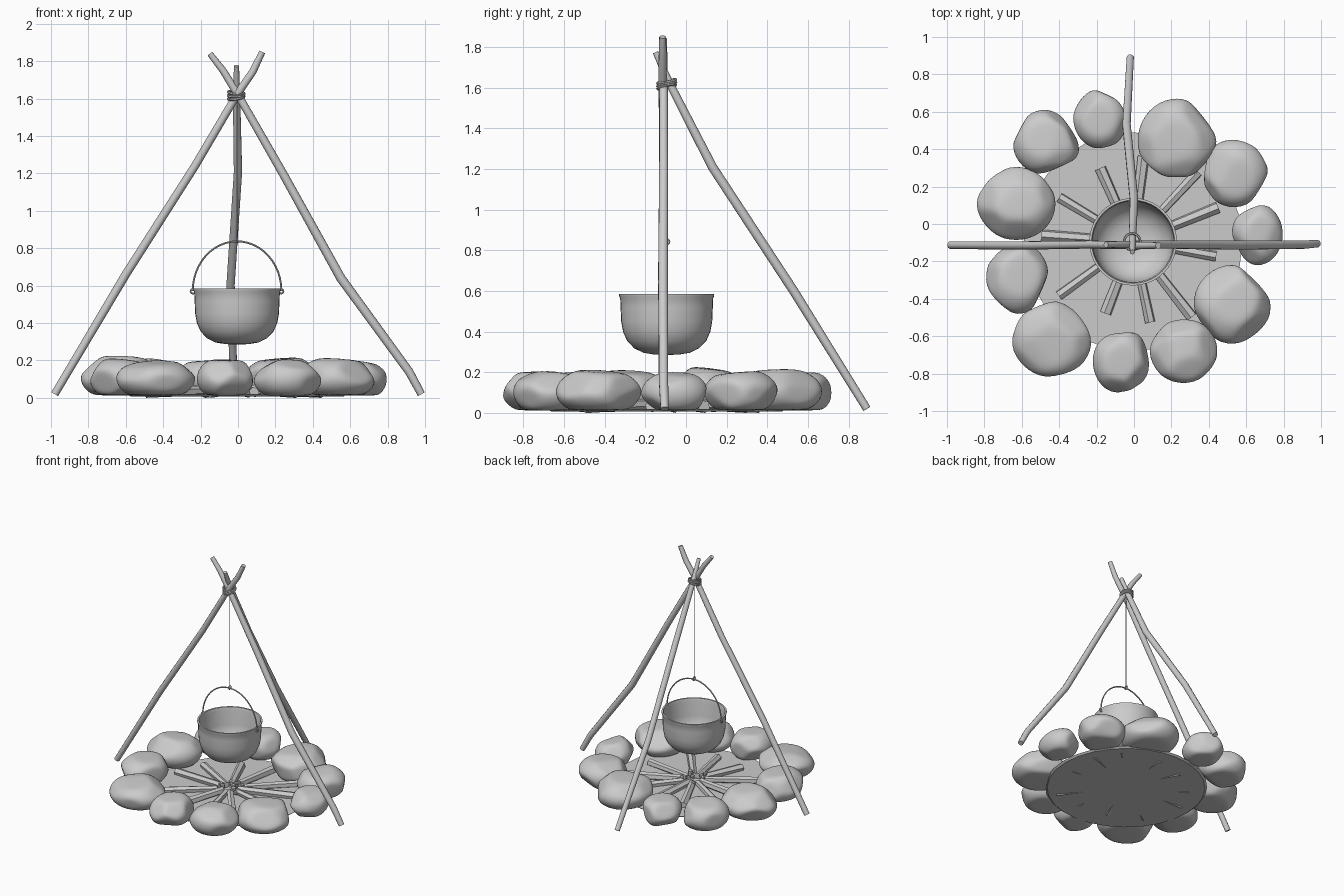
import bpy, bmesh, math, random
from mathutils import Vector, Matrix

if "Cube" in bpy.data.objects:
    bpy.data.objects.remove(bpy.data.objects["Cube"])

CX, CY = -0.005, -0.095   # fire centre
rng = random.Random(4)


def finish(name, bm, smooth=40):
    bmesh.ops.recalc_face_normals(bm, faces=bm.faces[:])
    me = bpy.data.meshes.new(name)
    bm.to_mesh(me)
    bm.free()
    ob = bpy.data.objects.new(name, me)
    bpy.context.collection.objects.link(ob)
    bpy.ops.object.select_all(action='DESELECT')
    ob.select_set(True)
    bpy.context.view_layer.objects.active = ob
    if smooth:
        bpy.ops.object.shade_smooth_by_angle(angle=math.radians(smooth))
    return ob


def tube(name, pts, radii, sides=10, closed=False):
    """Sweep a circle along a path with a radius for each point."""
    bm = bmesh.new()
    pts = [Vector(p) for p in pts]
    n = len(pts)
    rings, ref = [], None
    for i, p in enumerate(pts):
        if closed:
            t = pts[(i + 1) % n] - pts[i - 1]
        else:
            t = pts[min(i + 1, n - 1)] - pts[max(i - 1, 0)]
        t.normalize()
        if ref is None:
            ref = t.orthogonal()
        ref = (ref - t * ref.dot(t)).normalized()
        side = t.cross(ref)
        r = radii[i] if isinstance(radii, (list, tuple)) else radii
        rings.append([bm.verts.new(p + r * (ref * math.cos(a) + side * math.sin(a)))
                      for a in (2 * math.pi * k / sides for k in range(sides))])
    for i in range(n if closed else n - 1):
        a, b = rings[i], rings[(i + 1) % n]
        for k in range(sides):
            bm.faces.new((a[k], a[(k + 1) % sides], b[(k + 1) % sides], b[k]))
    if not closed:
        bm.faces.new(rings[0])
        bm.faces.new(rings[-1])
    return finish(name, bm)


def stone(name, x, y, rx, ry, top):
    """Sphere chipped by random planes, then fitted to its footprint."""
    bm = bmesh.new()
    bmesh.ops.create_icosphere(bm, subdivisions=4, radius=1)
    planes = []
    for _ in range(11):
        n = Vector((rng.uniform(-1, 1), rng.uniform(-1, 1), rng.uniform(-.7, .7))).normalized()
        planes.append((n, rng.uniform(.8, .92)))
    planes += [(Vector((rng.uniform(-.2, .2), rng.uniform(-.2, .2), 1)).normalized(), .8),
               (Vector((0, 0, -1)), .72)]
    for v in bm.verts:
        for n, d in planes:
            over = v.co.dot(n) - d
            if over > 0:
                v.co -= n * over * .9
    for _ in range(2):
        bmesh.ops.smooth_vert(bm, verts=bm.verts[:], factor=.5,
                              use_axis_x=True, use_axis_y=True, use_axis_z=True)
    lo = [min(v.co[k] for v in bm.verts) for k in range(3)]
    hi = [max(v.co[k] for v in bm.verts) for k in range(3)]
    goal_lo, goal_hi = (x - rx, y - ry, .012), (x + rx, y + ry, top)
    for v in bm.verts:
        for k in range(3):
            f = (v.co[k] - lo[k]) / (hi[k] - lo[k])
            v.co[k] = goal_lo[k] + f * (goal_hi[k] - goal_lo[k])
    finish(name, bm, 35)


# Ring of stones
for i, s in enumerate([
        (.23, .46, .21, .21, .215), (.545, .27, .17, .18, .205), (.66, -.06, .135, .16, .20),
        (.525, -.43, .205, .21, .212), (.265, -.68, .18, .17, .205), (-.07, -.74, .15, .16, .205),
        (-.44, -.615, .21, .20, .20), (-.625, -.29, .165, .19, .21), (-.63, .11, .21, .195, .225),
        (-.47, .44, .175, .17, .21), (-.18, .56, .145, .155, .20)]):
    stone(f"stone_{i + 1}", *s)

# Ash bed
bm = bmesh.new()
bmesh.ops.create_cone(bm, cap_ends=True, segments=28, radius1=.57, radius2=.585, depth=.012,
                      matrix=Matrix.Translation((CX, CY, .014)))
finish("ash_bed", bm, 30)

# Split logs laid like spokes
for i, (deg, r) in enumerate([(83, .46), (47, .51), (22, .49), (-10, .45), (-52, .51), (-78, .44),
                              (-111, .41), (-144, .49), (176, .49), (149, .46), (114, .43)]):
    a = math.radians(deg)
    d = Vector((math.cos(a), math.sin(a), 0))
    c = Vector((CX, CY, 0))
    rad = .028 if i % 2 else .032
    tube(f"log_{i + 1}", [c + d * .06 + Vector((0, 0, .045)), c + d * r + Vector((0, 0, .031))],
         [rad * .8, rad], 6)

# Embers in the middle
for i in range(16):
    bm = bmesh.new()
    a, r = rng.uniform(0, 6.28), .09 * math.sqrt(rng.random())
    bmesh.ops.create_icosphere(bm, subdivisions=1, radius=rng.uniform(.016, .026),
                               matrix=Matrix.Translation((CX + r * math.cos(a), CY + r * math.sin(a),
                                                          rng.uniform(.04, .08))))
    finish(f"ember_{i + 1}", bm, 0)

# Tripod poles
tube("left_pole", [(-.98, -.113, .02), (-.6, -.115, .66), (-.23, -.11, 1.24), (0, -.115, 1.63),
                   (.08, -.115, 1.745), (.13, -.115, 1.85)],
     [.021, .023, .022, .021, .02, .017])
tube("right_pole", [(.98, -.105, .02), (.915, -.11, .14), (.55, -.113, .64), (.24, -.11, 1.2),
                    (0, -.11, 1.62), (-.08, -.11, 1.75), (-.15, -.11, 1.84)],
     [.021, .023, .025, .023, .021, .019, .016])
tube("back_pole", [(-.02, .89, .02), (-.04, .53, .6), (0, .13, 1.21), (-.008, -.08, 1.62),
                   (-.008, -.15, 1.775)],
     [.02, .023, .023, .02, .014])

# Rope lashing where the poles cross
for i in range(3):
    z, tilt = 1.605 + .013 * i, .15 - .12 * i
    tube(f"lashing_{i + 1}",
         [(-.01 + .043 * math.cos(t), CY + .045 * math.sin(t), z + .045 * tilt * math.cos(t) + .009 * math.sin(t))
          for t in (2 * math.pi * k / 24 for k in range(24))], .007, 6, True)

# Hanging cord and its hook
tube("cord", [(CX, CY, 1.61), (CX, CY, .85)], .003, 6)
tube("hook", [(CX, CY + .014 * math.sin(t), .842 + .014 * math.cos(t))
              for t in (2 * math.pi * k / 12 for k in range(12))], .004, 6, True)

# Cooking pot: lathed wall, rim and inside
profile = [(0, .285), (.06, .287), (.115, .296), (.16, .318), (.195, .355), (.215, .4), (.224, .45),
           (.227, .52), (.229, .565), (.234, .575), (.234, .585), (.222, .585), (.216, .56),
           (.213, .45), (.203, .4), (.183, .362), (.15, .33), (.108, .309), (.05, .3), (0, .298)]
bm = bmesh.new()
vs = [bm.verts.new((CX + r, CY, z)) for r, z in profile]
es = [bm.edges.new(p) for p in zip(vs, vs[1:])]
bmesh.ops.spin(bm, geom=vs + es, cent=(CX, CY, 0), axis=(0, 0, 1), angle=2 * math.pi, steps=40)
bmesh.ops.remove_doubles(bm, verts=bm.verts[:], dist=1e-4)
finish("pot", bm, 40)

# Wire handle and ears
tube("handle", [(CX + .237 * math.cos(t), CY, .572 + .265 * math.sin(t))
                for t in (math.pi * k / 24 for k in range(25))], .005, 8)
for side, name in ((-1, "left_ear"), (1, "right_ear")):
    tube(name, [(CX + side * .236 + .012 * math.cos(t), CY, .57 + .012 * math.sin(t))
                for t in (2 * math.pi * k / 14 for k in range(14))], .005, 6, True)
